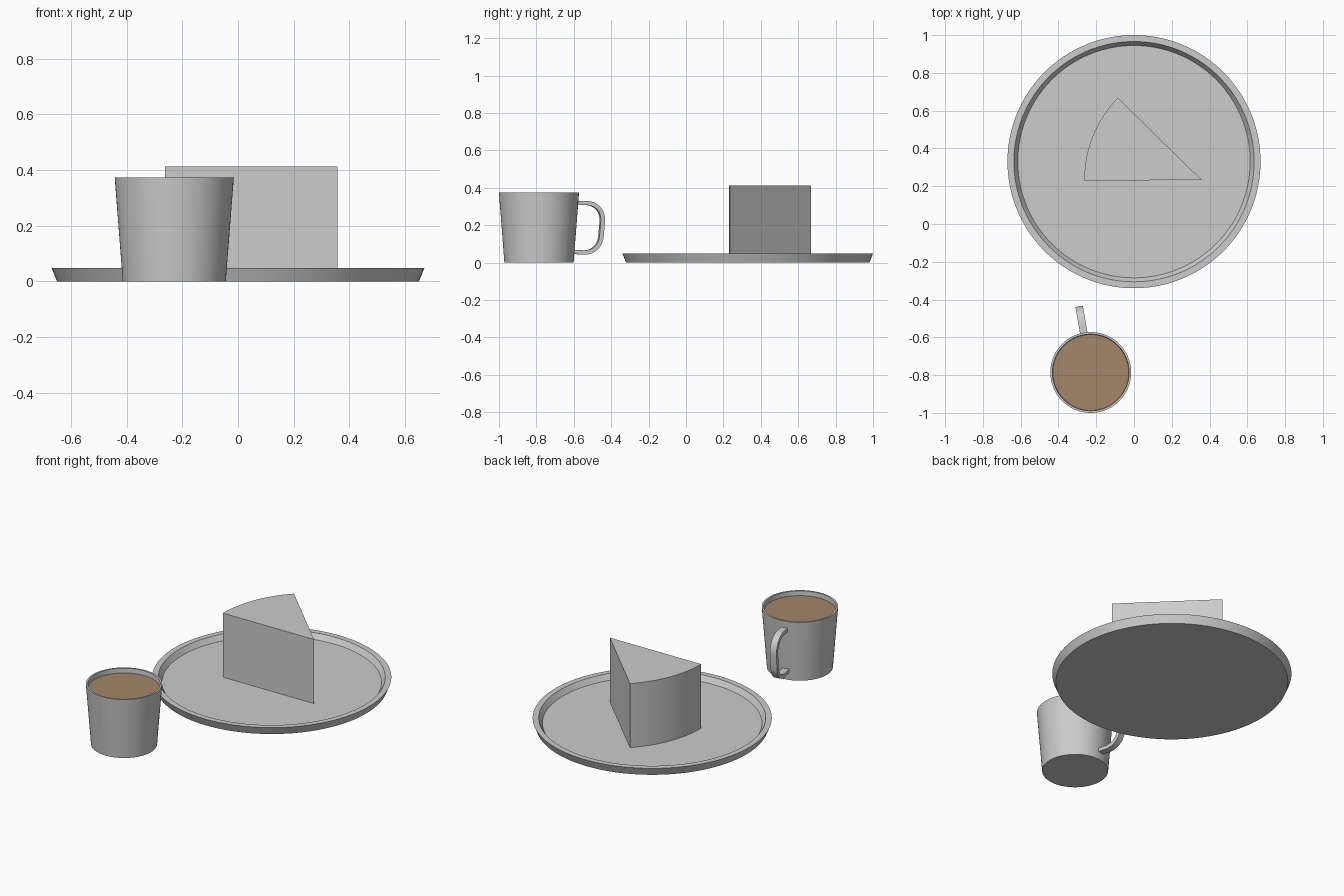
import bpy, bmesh, math
from mathutils import Vector

if "Cube" in bpy.data.objects:
    bpy.data.objects.remove(bpy.data.objects["Cube"])


def material(name, rgb):
    m = bpy.data.materials.new(name)
    m.diffuse_color = (*rgb, 1)
    m.use_nodes = True
    m.node_tree.nodes["Principled BSDF"].inputs["Base Color"].default_value = m.diffuse_color
    return m


GREY = material("light_grey", (0.604, 0.604, 0.604))
BROWN = material("coffee_brown", (0.371, 0.238, 0.141))


def finish(name, bm, mat, loc=(0, 0, 0), rot=0):
    bmesh.ops.remove_doubles(bm, verts=bm.verts, dist=1e-5)
    bmesh.ops.recalc_face_normals(bm, faces=bm.faces)
    me = bpy.data.meshes.new(name)
    bm.to_mesh(me)
    bm.free()
    me.materials.append(mat)
    me.polygons.foreach_set("use_smooth", [True] * len(me.polygons))
    me.set_sharp_from_angle(angle=math.radians(30))
    ob = bpy.data.objects.new(name, me)
    ob.location = loc
    ob.rotation_euler.z = rot
    bpy.context.collection.objects.link(ob)
    return ob


def lathe(name, profile, mat, loc, steps=96):
    """Spin a (radius, z) profile round the z axis."""
    bm = bmesh.new()
    vs = [bm.verts.new((r, 0, z)) for r, z in profile]
    es = [bm.edges.new(p) for p in zip(vs, vs[1:])]
    bmesh.ops.spin(bm, geom=vs + es, cent=(0, 0, 0), axis=(0, 0, 1),
                   angle=math.tau, steps=steps)
    bmesh.ops.dissolve_degenerate(bm, edges=bm.edges, dist=1e-6)
    return finish(name, bm, mat, loc)


# Plate: shallow dish with a flat rim
lathe("plate", [(0, 0), (0.65, 0), (0.67, 0.049), (0.636, 0.049),
                (0.615, 0.017), (0, 0.017)], GREY, (0, 0.33, 0), 128)

# Cake slice: 45 degree wedge standing on the plate floor
bm = bmesh.new()
R, Z0, Z1 = 0.62, 0.017, 0.413
outline = [(0, 0)]
for i in range(25):
    a = math.radians(135.5 + 45 * i / 24)
    outline.append((R * math.cos(a), R * math.sin(a)))
base = bm.faces.new([bm.verts.new((x, y, Z0)) for x, y in outline])
top = bmesh.ops.extrude_face_region(bm, geom=[base], use_keep_orig=True)["geom"]
bmesh.ops.translate(bm, vec=(0, 0, Z1 - Z0),
                    verts=[g for g in top if isinstance(g, bmesh.types.BMVert)])
finish("cake_slice", bm, GREY, (0.357, 0.234, 0))

# Mug: tapered cup with a thin wall, and the drink inside
MUG = (-0.229, -0.786, 0)
lathe("mug", [(0, 0), (0.185, 0), (0.214, 0.374), (0.203, 0.374),
              (0.175, 0.014), (0, 0.014)], GREY, MUG)
lathe("coffee", [(0, 0.346), (0.201, 0.346)], BROWN, MUG)


# Handle: flat band swept along a rounded D path in the local xz plane
def corner(a, ctrl, b, k=0.6, n=12):
    """Cubic curve rounding a corner from a to b."""
    a, c, b = Vector(a), Vector(ctrl), Vector(b)
    p, q = a.lerp(c, k), b.lerp(c, k)
    for i in range(n + 1):
        t = i / n
        yield a*(1-t)**3 + p*3*t*(1-t)**2 + q*3*t*t*(1-t) + b*t**3


path = [Vector((0.203, 0.319)),
        *corner((0.25, 0.319), (0.346, 0.319), (0.344, 0.225)),
        *corner((0.337, 0.145), (0.33, 0.054), (0.245, 0.054)),
        Vector((0.182, 0.058))]
bm = bmesh.new()
rings = []
T, W = 0.0115, 0.02
for i, p in enumerate(path):
    d = (path[min(i + 1, len(path) - 1)] - path[max(i - 1, 0)]).normalized()
    n = Vector((-d.y, d.x))
    rings.append([bm.verts.new(((p + n * T * s).x, W * w, (p + n * T * s).y))
                  for s, w in ((1, 1), (1, -1), (-1, -1), (-1, 1))])
for r0, r1 in zip(rings, rings[1:]):
    for j in range(4):
        k = (j + 1) % 4
        bm.faces.new((r0[j], r0[k], r1[k], r1[j]))
bm.faces.new(rings[0])
bm.faces.new(rings[-1])
finish("mug_handle", bm, GREY, MUG, math.radians(100))
